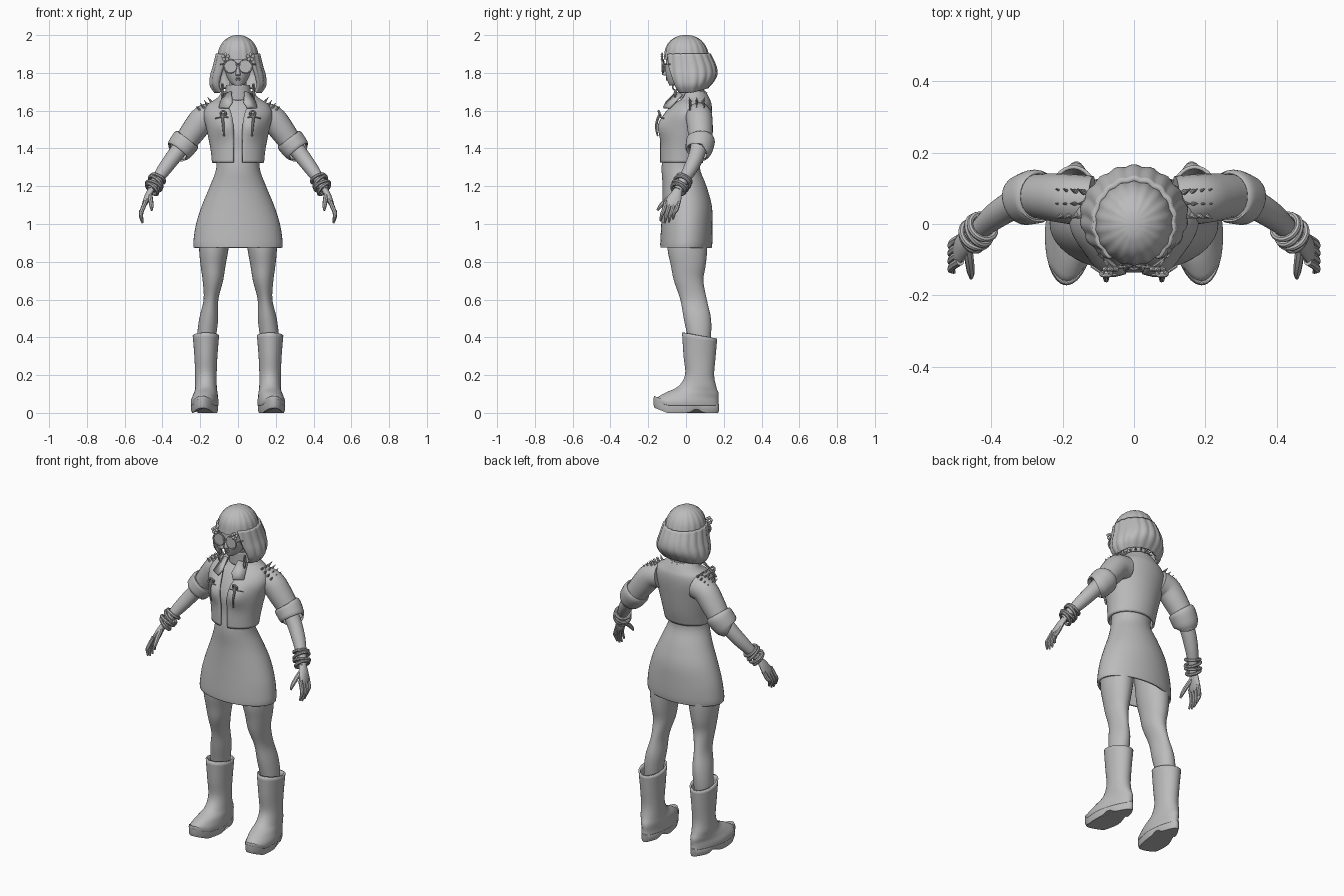
import bpy, bmesh, math
from mathutils import Vector

grey = bpy.data.materials.new("clay_grey")
grey.diffuse_color = (0.5, 0.5, 0.5, 1)


def finish(name, bm, thick=0):
    bmesh.ops.recalc_face_normals(bm, faces=bm.faces)
    me = bpy.data.meshes.new(name)
    bm.to_mesh(me)
    bm.free()
    me.materials.append(grey)
    ob = bpy.data.objects.new(name, me)
    bpy.context.collection.objects.link(ob)
    if thick:
        m = ob.modifiers.new("thickness", 'SOLIDIFY')
        m.thickness, m.offset = thick, 0
    return ob


def smooth_rows(rows, k=4):
    """Catmull-Rom interpolation of rows of numbers."""
    out = []
    for i in range(len(rows) - 1):
        p = [rows[max(0, min(len(rows) - 1, i + d))] for d in (-1, 0, 1, 2)]
        for j in range(k):
            t = j / k
            out.append([0.5 * (2 * b + (c - a) * t + (2 * a - 5 * b + 4 * c - d) * t * t
                               + (3 * b - a - 3 * c + d) * t ** 3) for a, b, c, d in zip(*p)])
    return out + [list(rows[-1])]


def skin(name, rings, wrap, cap, thick):
    bm = bmesh.new()
    vs = [[bm.verts.new(p) for p in r] for r in rings]
    n = len(vs[0])
    for a, b in zip(vs, vs[1:]):
        for i in range(n if wrap else n - 1):
            j = (i + 1) % n
            bm.faces.new((a[i], a[j], b[j], b[i]))
    if cap:
        bm.faces.new(vs[0])
        bm.faces.new(vs[-1])
    return finish(name, bm, thick)


def loft(name, rows, n=32, side=1, warp=None, ripple=(0, 1), cap=True, thick=0, k=4):
    """Horizontal rings: x, y, z, rx, ry and an optional opening angle at the front."""
    is_open = len(rows[0]) > 5
    rings = []
    for r in smooth_rows(rows, k):
        x, y, z, rx, ry = r[:5]
        gap = r[5] if is_open else 0
        ring = []
        for i in range(n):
            a = gap + (2 * math.pi - 2 * gap) * i / (n - 1 if is_open else n)
            w = 1 + ripple[0] * math.cos(a * ripple[1])
            p = Vector((x + rx * w * math.sin(a), y - ry * w * math.cos(a), z))
            if warp:
                p = warp(p)
            ring.append((p.x * side, p.y, p.z))
        rings.append(ring)
    return skin(name, rings, not is_open, cap and not is_open, thick)


def tube(name, rows, n=12, side=1, cap=True, thick=0, k=4):
    """Round limb along a path of x, y, z, radius."""
    rows = smooth_rows(rows, k)
    pts = [Vector(r[:3]) for r in rows]
    rings = []
    for i, r in enumerate(rows):
        t = (pts[min(i + 1, len(pts) - 1)] - pts[max(i - 1, 0)]).normalized()
        u = t.cross(Vector((0, 1, 0)) if abs(t.y) < 0.9 else Vector((1, 0, 0))).normalized()
        v = u.cross(t)
        ring = []
        for j in range(n):
            a = 2 * math.pi * j / n
            p = pts[i] + r[3] * (u * math.cos(a) + v * math.sin(a))
            ring.append((p.x * side, p.y, p.z))
        rings.append(ring)
    return skin(name, rings, True, cap, thick)


def torus(name, loc, direction, major, minor):
    bpy.ops.mesh.primitive_torus_add(
        location=loc, rotation=Vector(direction).to_track_quat('Z', 'Y').to_euler(),
        major_radius=major, minor_radius=minor, major_segments=28, minor_segments=8)
    bpy.context.object.name = name
    bpy.context.object.data.materials.append(grey)


def spike(name, loc, direction, r=0.008, h=0.03):
    d = Vector(direction).normalized()
    p = Vector(loc)
    tube(name, [(*p, r), (*(p + d * h), 0.001)], n=8, k=1)


# Dress, with a hollow skirt
loft("dress", [(0, .0, .875, .229, .13), (0, .002, .91, .23, .132), (0, .005, 1, .216, .13),
               (0, .005, 1.1, .184, .125), (0, -.008, 1.2, .142, .11), (0, -.028, 1.3, .108, .095),
               (0, -.012, 1.4, .115, .1), (0, 0, 1.5, .13, .11), (0, .02, 1.6, .12, .085),
               (0, .035, 1.66, .06, .05)], n=48, cap=False, thick=.012)


# Open cropped jacket, swelling over the bust
def bust(p):
    if p.y < 0:
        p.y -= .032 * math.exp(-((abs(p.x) - .075) / .05) ** 2 - ((p.z - 1.52) / .06) ** 2)
    return p


loft("jacket", [(0, -.025, 1.325, .132, .108, .18), (0, -.015, 1.4, .14, .118, .16),
                (0, -.003, 1.5, .16, .123, .15), (0, .012, 1.58, .176, .118, .2),
                (0, .03, 1.63, .155, .1, .35), (0, .045, 1.66, .11, .075, .6),
                (0, .04, 1.70, .072, .06, .9)], n=60, warp=bust, thick=.012)

# Neck, head and face
loft("neck", [(0, .035, 1.6, .055, .05), (0, .033, 1.67, .047, .047), (0, .005, 1.78, .044, .05)])
loft("head", [(0, -.068, 1.732, .018, .02), (0, -.048, 1.75, .042, .047), (0, -.032, 1.79, .063, .075),
              (0, -.02, 1.84, .075, .088), (0, -.01, 1.9, .078, .088), (0, 0, 1.96, .05, .05)])
loft("nose", [(0, -.108, 1.787, .012, .01), (0, -.112, 1.795, .013, .015), (0, -.106, 1.84, .006, .008)], n=12)
for z, w in ((1.773, .02), (1.765, .017)):
    tube("lip", [(-w, -.093, z, .002), (0, -.101, z, .006), (w, -.093, z, .002)], n=8)

# Bobbed hair: crown with fringe, then curtain open at the face
loft("hair_crown", [(0, 0, 2.0, .012, .015), (0, 0, 1.993, .04, .045), (0, 0, 1.97, .074, .082),
                    (0, .001, 1.93, .1, .108), (0, .005, 1.872, .112, .12)], n=72, ripple=(.02, 18))


def hair_tilt(p):
    p.z += max(0, 1.8 - p.z) * 3 * max(0, p.y - .03)
    return p


loft("hair_curtain", [(0, .005, 1.9, .108, .116, .6), (0, .018, 1.83, .125, .134, .7),
                      (0, .022, 1.78, .139, .132, .78), (0, .022, 1.735, .14, .115, .85),
                      (0, .022, 1.70, .118, .088, .9)],
     n=80, warp=hair_tilt, ripple=(.022, 18), thick=.018)

# Studded collar around the neck
loft("collar_band", [(0, .038, 1.655, .068, .062), (0, .034, 1.70, .064, .06), (0, .03, 1.735, .06, .058)],
     cap=False, thick=.008)
for row, z in enumerate((1.67, 1.695, 1.72)):
    for i in range(14):
        a = 2 * math.pi * (i + row / 2) / 14
        if math.cos(a) < .6:
            d = Vector((math.sin(a), -math.cos(a), 0))
            spike("collar_stud", Vector((0, .035, z)) + d * .062, d, .007, .018)

for s in (-1, 1):
    # Lapel
    bm = bmesh.new()
    pts = [(.035, -.05, 1.70), (.08, -.02, 1.685), (.1, -.085, 1.615), (.05, -.12, 1.615), (.03, -.105, 1.645)]
    bm.faces.new([bm.verts.new((x * s, y, z)) for x, y, z in pts])
    finish("lapel", bm, .01)

    # Sleeve and rolled cuff
    tube("sleeve", [(.12, .065, 1.575, .07), (.18, .07, 1.56, .07), (.23, .075, 1.5, .067),
                    (.27, .078, 1.445, .062), (.3, .075, 1.41, .062)], n=24, side=s)
    tube("cuff", [(.268, .078, 1.45, .064), (.278, .077, 1.437, .071), (.312, .067, 1.393, .066),
                  (.317, .065, 1.387, .058)], n=24, side=s, cap=False, thick=.01)

    # Forearm, palm, fingers and thumb
    tube("forearm", [(.26, .078, 1.46, .046), (.33, .058, 1.37, .042), (.39, .022, 1.29, .037),
                     (.438, -.02, 1.22, .027), (.458, -.042, 1.18, .024)], n=20, side=s)
    loft("palm", [(.456, -.04, 1.19, .018, .022), (.474, -.055, 1.155, .019, .033),
                  (.49, -.07, 1.115, .016, .042), (.497, -.075, 1.095, .011, .036)], n=16, side=s)
    for i in range(4):
        y, drop = -.105 + .022 * i, (.01, 0, .004, .02)[i]
        tube("finger", [(.488, y, 1.12, .012), (.507, y - .012, 1.075, .0115),
                        (.514, y - .023, 1.04 + drop, .01), (.505, y - .03, 1.005 + drop, .005)],
             n=8, side=s, k=3)
    tube("thumb", [(.468, -.06, 1.16, .014), (.462, -.105, 1.125, .013), (.458, -.135, 1.095, .011),
                   (.457, -.152, 1.072, .005)], n=8, side=s)

    # Stacked bracelets
    for k, (t, r) in enumerate(((0, .039), (.35, .043), (.7, .042), (1, .038))):
        torus("bracelet", ((.425 + .03 * t) * s, -.008 - .032 * t, 1.24 - .055 * t),
              ((.5 + (.25 if k % 2 else -.1)) * s, -.45, -.75), r, .009)

    # Shoulder patch spikes
    for i in range(4):
        for j in range(3):
            x, y = .14 + .02 * i, .025 + .032 * j
            spike("shoulder_spike", (x * s, y, 1.644 - .015 * i), (.6 * s, (j - 1) * .3, .8), .008, .034)

    # Chest pin with hanging chain
    torus("chest_pin", (.078 * s, -.14, 1.585), (0, 1, .4), .014, .006)
    tube("chest_chain", [(.078, -.138, 1.585, .006), (.08, -.152, 1.55, .007), (.077, -.158, 1.51, .006),
                         (.074, -.15, 1.465, .004)], n=8, side=s)
    # Pocket flap edge
    tube("pocket_seam", [(.05, -.142, 1.565, .004), (.08, -.143, 1.568, .004), (.12, -.118, 1.56, .004)],
         n=6, side=s)

    # Earring
    torus("earring", (.082 * s, -.055, 1.725), (1, .3, 0), .016, .004)
    tube("earring_drop", [(.082, -.055, 1.71, .004), (.084, -.058, 1.69, .008), (.084, -.058, 1.67, .003)],
         n=8, side=s)

    # Round glasses with small blossoms
    torus("lens_rim", (.042 * s, -.122, 1.835), (.12 * s, 1, 0), .034, .0045)
    tube("lens", [(.042, -.124, 1.835, .033), (.042, -.118, 1.835, .033)], n=28, side=s, k=1)
    tube("temple_arm", [(.074, -.115, 1.845, .004), (.092, -.08, 1.845, .004), (.09, .01, 1.84, .004)],
         n=6, side=s)
    for i in range(5):
        a = 2 * math.pi * i / 5 + .3
        c = Vector((.066 + .014 * math.cos(a), -.127, 1.883 + .014 * math.sin(a)))
        loft("blossom_petal", [(c.x, c.y, c.z - .01, .003, .002), (c.x, c.y, c.z, .01, .007),
                               (c.x, c.y, c.z + .01, .003, .002)], n=10, side=s, k=3)

    # Leg
    loft("leg", [(.12, .005, 1.0, .085, .105), (.128, .007, .87, .078, .105), (.132, .012, .78, .066, .092),
                 (.133, .014, .7, .054, .078), (.143, .04, .6, .039, .07), (.155, .06, .5, .05, .072),
                 (.166, .07, .4, .05, .062), (.166, .07, .3, .042, .05)], side=s)

    # Tall boot, toe turned slightly out, narrower at the heel
    def foot(p):
        f = max(0, min(1, (.14 - p.z) / .06))
        p.x = .175 + (p.x - .175) * (1 - f * max(0, p.y) * 1.6) - f * .08 * p.y
        if p.z > .3:
            p.z -= (p.z - .3) * 1.6 * (p.y - .07)
        elif p.z < .06:
            p.z += max(0, -p.y - .1) * .4
        return p

    loft("boot", [(.17, .072, .41, .065, .088), (.17, .072, .3, .056, .08), (.17, .072, .2, .052, .072),
                  (.17, .058, .135, .053, .098), (.172, .028, .1, .06, .14), (.176, .001, .065, .067, .165),
                  (.176, .002, .04, .067, .166)], side=s, warp=foot, cap=False, thick=.01)

    # Sole with raised arch
    def sole(p):
        p = foot(p)
        if p.z < .035:
            p.z += .022 * math.exp(-((p.y - .055) / .025) ** 2)
        return p

    loft("boot_sole", [(.176, .002, 0, .066, .168), (.176, .002, .015, .071, .174),
                       (.176, .002, .045, .071, .174), (.176, .002, .05, .066, .168)],
         n=48, side=s, warp=sole, k=1)

tube("glasses_bridge", [(-.012, -.124, 1.842, .004), (0, -.127, 1.846, .004), (.012, -.124, 1.842, .004)], n=6)

# Smooth shading that keeps hard edges
for ob in bpy.data.objects:
    ob.select_set(True)
    bpy.context.view_layer.objects.active = ob
bpy.ops.object.shade_smooth_by_angle(angle=math.radians(40))
